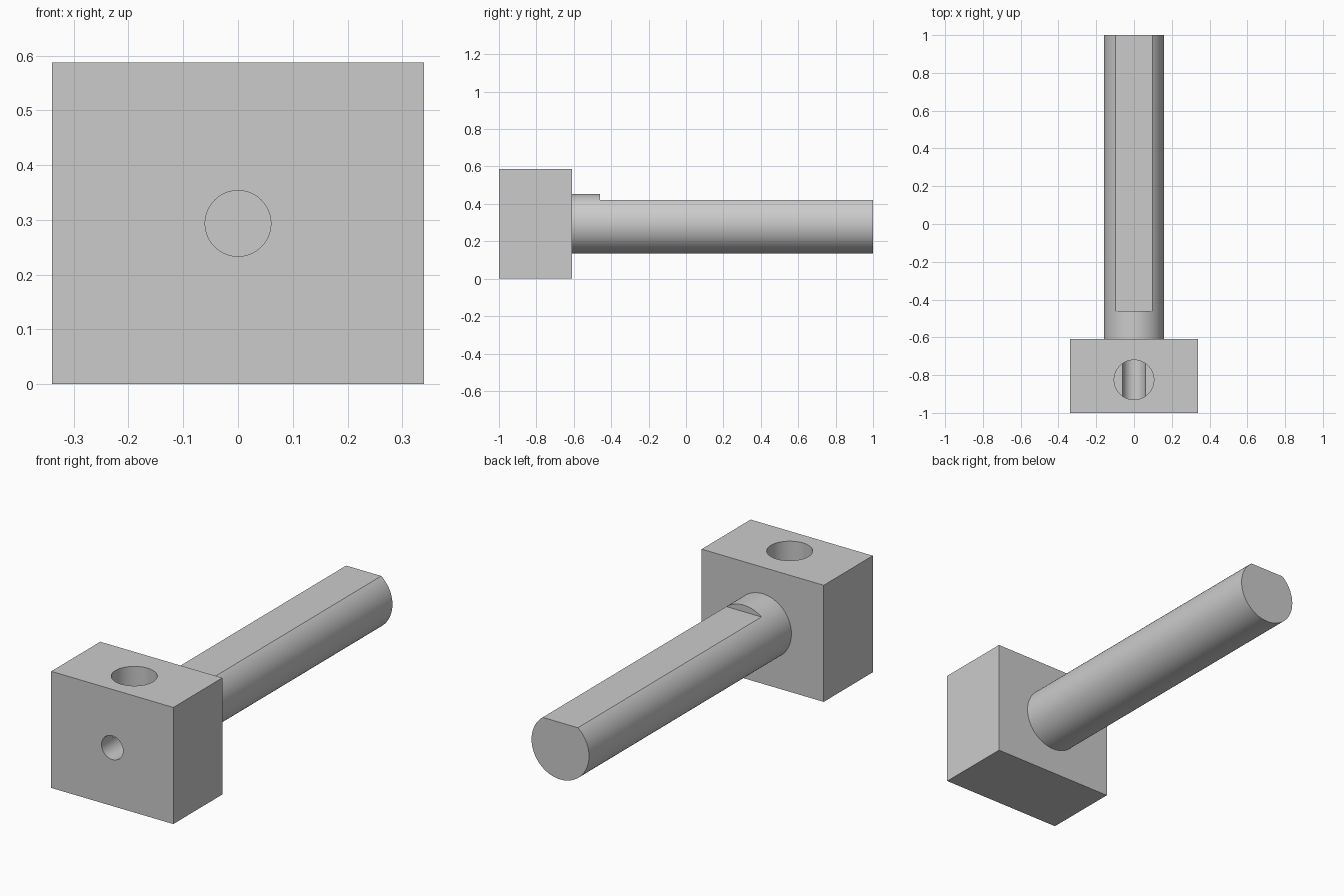
import bpy
import math

default = bpy.data.objects.get("Cube")
if default:
    bpy.data.objects.remove(default, do_unlink=True)

# Key dimensions
AXIS_Z = 0.2935
BLOCK_BACK = -0.61

grey = bpy.data.materials.new("plain_grey")
grey.use_nodes = True
color = (0.6, 0.6, 0.6, 1)
grey.diffuse_color = color
grey.node_tree.nodes["Principled BSDF"].inputs["Base Color"].default_value = color


def box(name, low, high):
    center = [(a + b) / 2 for a, b in zip(low, high)]
    bpy.ops.mesh.primitive_cube_add(size=1, location=center)
    obj = bpy.context.object
    obj.name = name
    obj.scale = [b - a for a, b in zip(low, high)]
    bpy.ops.object.transform_apply(location=True, rotation=False, scale=True)
    obj.data.materials.append(grey)
    return obj


def cylinder(name, radius, length, center, along_y=False):
    tilt = (math.pi / 2, 0, 0) if along_y else (0, 0, 0)
    bpy.ops.mesh.primitive_cylinder_add(vertices=96, radius=radius, depth=length,
                                        location=center, rotation=tilt)
    obj = bpy.context.object
    obj.name = name
    bpy.ops.object.transform_apply(location=True, rotation=True, scale=True)
    obj.data.materials.append(grey)
    return obj


def cut(target, cutter):
    cutter.hide_render = True
    mod = target.modifiers.new("cut", 'BOOLEAN')
    mod.operation = 'DIFFERENCE'
    mod.solver = 'EXACT'
    mod.object = cutter
    bpy.ops.object.select_all(action='DESELECT')
    target.select_set(True)
    bpy.context.view_layer.objects.active = target
    bpy.ops.object.modifier_apply(modifier=mod.name)
    bpy.data.objects.remove(cutter, do_unlink=True)


def smooth(obj):
    bpy.ops.object.select_all(action='DESELECT')
    obj.select_set(True)
    bpy.context.view_layer.objects.active = obj
    bpy.ops.object.shade_smooth_by_angle(angle=math.radians(30))


# Head block with a blind hole from the top meeting a front bore
block = box("head_block", (-0.34, -1, 0), (0.34, BLOCK_BACK, 2 * AXIS_Z))
cut(block, cylinder("top_hole", 0.105, 0.6, (0, -0.825, AXIS_Z + 0.3)))
cut(block, cylinder("front_bore", 0.06, 0.6, (0, -0.85, AXIS_Z), True))

# Round shaft with a long flat milled on top
shaft = cylinder("shaft", 0.16, 1 - BLOCK_BACK, (0, (1 + BLOCK_BACK) / 2, AXIS_Z), True)
cut(shaft, box("flat_cutter", (-0.3, -0.46, 0.42), (0.3, 1.2, 0.7)))

for part in (block, shaft):
    smooth(part)
